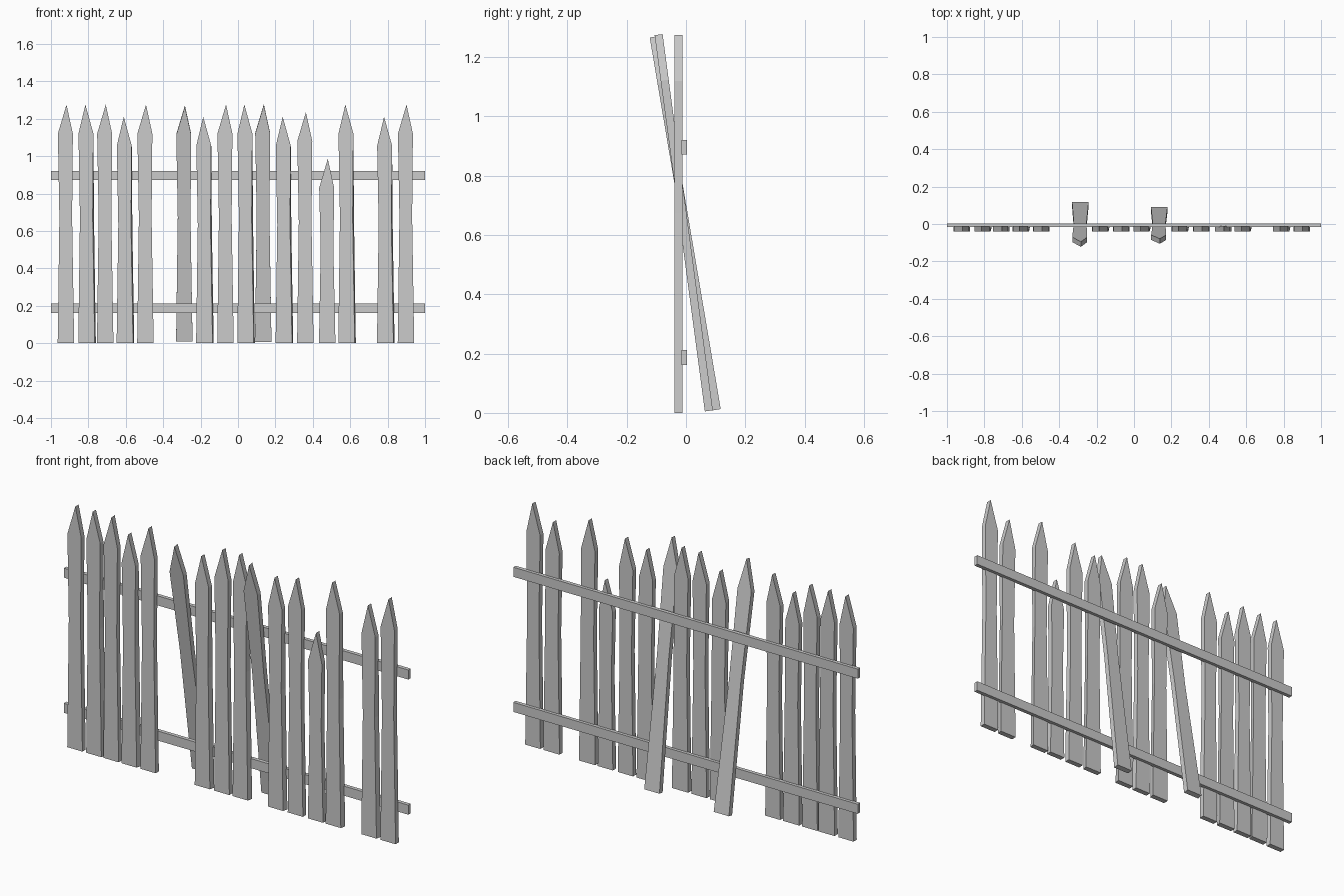
import bpy, bmesh
from math import radians
from mathutils import Matrix, Vector

cube = bpy.data.objects.get("Cube")
if cube:
    bpy.data.objects.remove(cube, do_unlink=True)

grey = bpy.data.materials.new("weathered_grey")
grey.use_nodes = True
colour = (0.6, 0.6, 0.6, 1)
grey.diffuse_color = colour
grey.node_tree.nodes["Principled BSDF"].inputs["Base Color"].default_value = colour

FRONT, BACK, PIVOT = -0.039, -0.012, 0.775


def finish(name, bm):
    bmesh.ops.recalc_face_normals(bm, faces=bm.faces)
    mesh = bpy.data.meshes.new(name)
    bm.to_mesh(mesh)
    bm.free()
    mesh.materials.append(grey)
    obj = bpy.data.objects.new(name, mesh)
    bpy.context.collection.objects.link(obj)


def picket(name, x, height, skewed, tilt):
    """Pointed board with wobbly edges; skewed boards flare toward the back."""
    shoulder = height - 0.155
    mid = shoulder * 0.6
    apex = -0.006 if skewed else 0.003
    outline = [(-0.044, 0), (0.044, 0), (0.033, mid), (0.037, shoulder),
               (apex, height), (-0.043, shoulder), (-0.035, mid)]
    flare = [0, 0.006, 0.007, 0, 0, 0, 0] if skewed else [0] * 7
    bm = bmesh.new()
    front = [bm.verts.new((x + px, FRONT, z)) for px, z in outline]
    back = [bm.verts.new((x + px + f, BACK, z)) for (px, z), f in zip(outline, flare)]
    bm.faces.new(front)
    bm.faces.new(back[::-1])
    for i in range(len(front)):
        j = (i + 1) % len(front)
        bm.faces.new((front[i], back[i], back[j], front[j]))
    # Loose boards lean forward about a point between the rails
    pivot = Vector((x, (FRONT + BACK) / 2, PIVOT))
    bmesh.ops.rotate(bm, verts=bm.verts, cent=pivot,
                     matrix=Matrix.Rotation(radians(tilt), 3, "X"))
    finish(name, bm)


def rail(name, z):
    bm = bmesh.new()
    bmesh.ops.create_cube(bm, size=1, matrix=Matrix.Translation((0, -0.006, z))
                          @ Matrix.Diagonal((2, 0.02, 0.05, 1)))
    finish(name, bm)


# Boards: centre x, height, skewed, lean in degrees
boards = [
    (-0.92, 1.275, False, 0), (-0.81, 1.275, True, 0), (-0.71, 1.275, False, 0),
    (-0.605, 1.21, True, 0), (-0.495, 1.275, False, 0), (-0.287, 1.275, False, 9.6),
    (-0.18, 1.21, True, 0), (-0.067, 1.275, False, 0), (0.04, 1.275, True, 0),
    (0.135, 1.28, False, 7.6), (0.245, 1.21, True, 0), (0.36, 1.235, False, 0),
    (0.477, 0.985, False, 0), (0.58, 1.275, True, 0), (0.787, 1.21, True, 0),
    (0.898, 1.275, False, 0),
]
for n, board in enumerate(boards, 1):
    picket(f"picket_{n}", *board)

rail("upper_rail", 0.896)
rail("lower_rail", 0.187)
